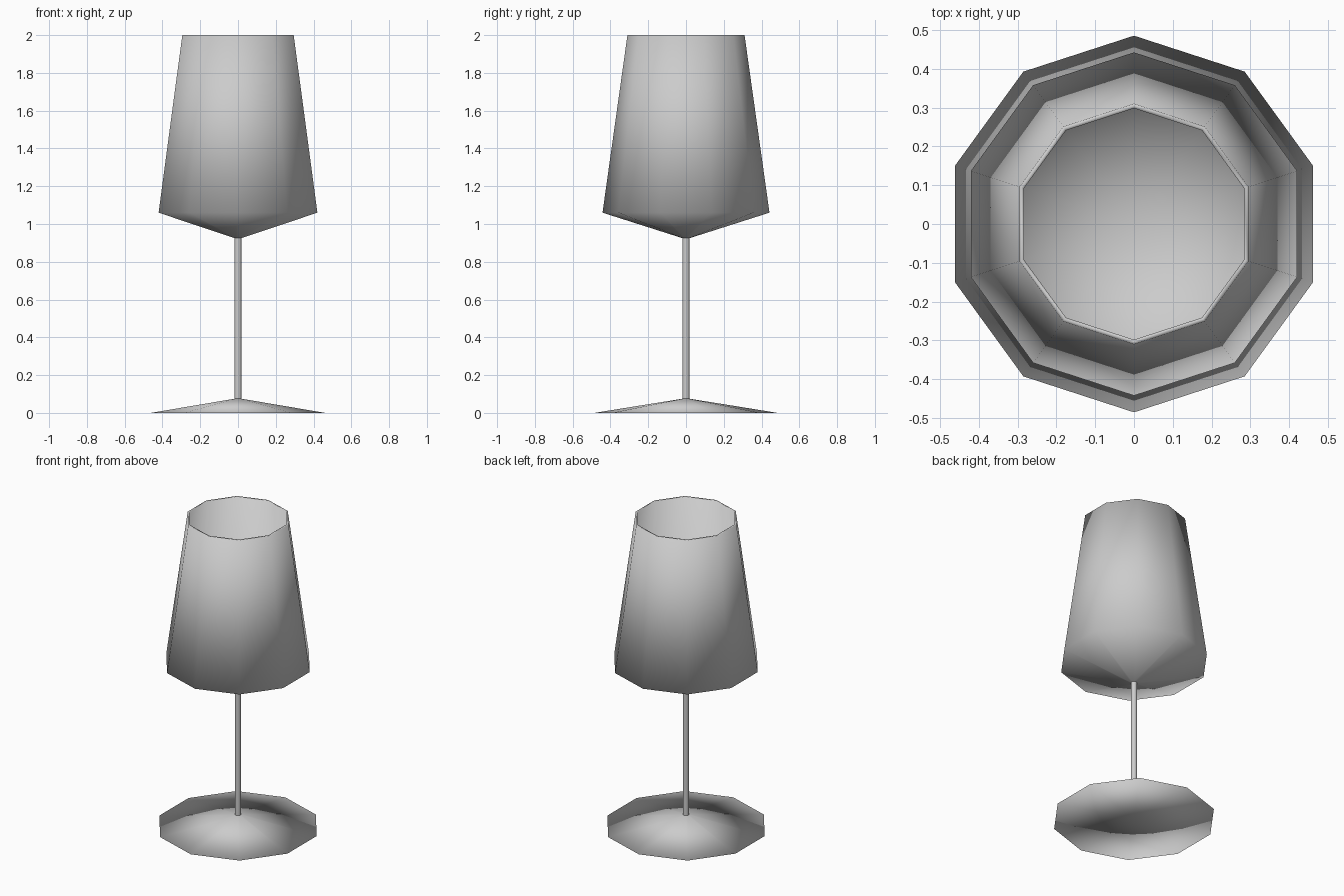
import bpy, bmesh
from math import cos, sin, pi

if "Cube" in bpy.data.objects:
    bpy.data.objects.remove(bpy.data.objects["Cube"])

SIDES = 10


def lathe(name, profile):
    """Revolve (radius, z) points into a smooth ten-sided part; radius 0 makes a pole."""
    bm = bmesh.new()
    rings = []
    for r, z in profile:
        if r == 0:
            rings.append([bm.verts.new((0, 0, z))] * SIDES)
        else:
            angles = [pi / 2 + 2 * pi * i / SIDES for i in range(SIDES)]
            rings.append([bm.verts.new((r * cos(a), r * sin(a), z)) for a in angles])
    for low, high in zip(rings, rings[1:]):
        for i in range(SIDES):
            j = (i + 1) % SIDES
            corners = dict.fromkeys((low[i], low[j], high[j], high[i]))
            bm.faces.new(list(corners)).smooth = True
    mesh = bpy.data.meshes.new(name)
    bm.to_mesh(mesh)
    bm.free()
    obj = bpy.data.objects.new(name, mesh)
    bpy.context.collection.objects.link(obj)
    return obj


STEM = 0.019

# Foot: flat underside, shallow cone on top
lathe("foot", [(0, 0), (0.485, 0), (STEM, 0.075)])

# Stem: thin open tube between foot and bowl
lathe("stem", [(STEM, 0.075), (STEM, 0.925)])

# Bowl: outer wall, rim, then inner wall down to the floor
lathe("bowl", [(STEM, 0.925), (0.442, 1.06), (0.31, 2.0),
               (0.298, 2.0), (0.428, 1.068), (0, 0.935)])
